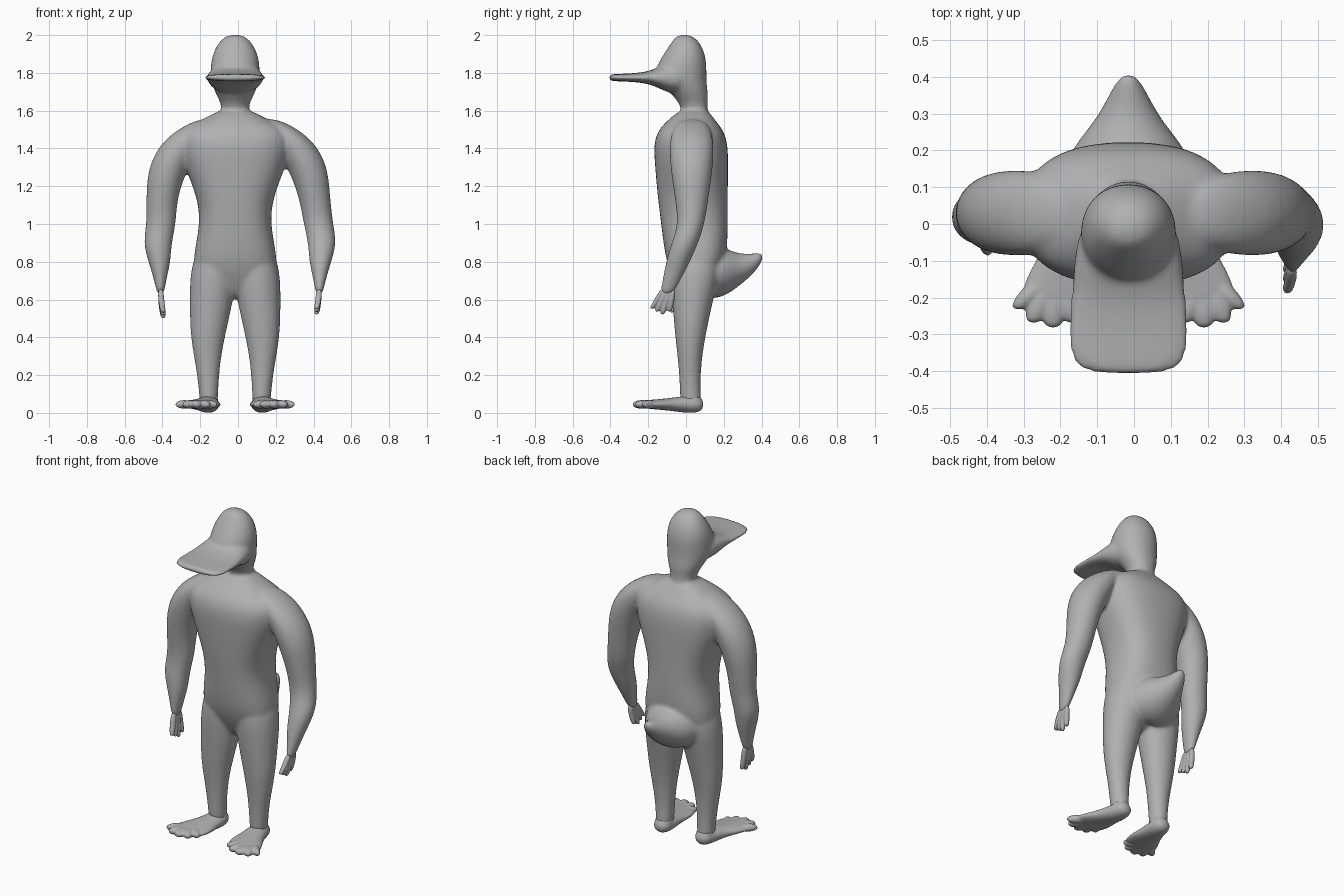
import bpy, bmesh, math

default_cube = bpy.data.objects.get("Cube")
if default_cube:
    bpy.data.objects.remove(default_cube, do_unlink=True)

MIDDLE = -.015  # the body sits slightly off centre
SHADE = (.44, .44, .44, 1)

grey = bpy.data.materials.new("plain grey")
grey.use_nodes = True
grey.diffuse_color = SHADE
grey.node_tree.nodes["Principled BSDF"].inputs["Base Color"].default_value = SHADE


def rounded(value, power):
    """Push a sine or cosine towards a squarer outline."""
    return math.copysign(abs(value) ** (2 / power), value)


def loft(bm, rings, upright=True, sides=20, power=2):
    """Skin rings of (position along axis, two centre coordinates, two radii)."""
    loops = []
    for along, centre_a, centre_b, radius_a, radius_b in rings:
        loop = []
        for index in range(sides):
            angle = math.tau * index / sides
            a = centre_a + radius_a * rounded(math.cos(angle), power)
            b = centre_b + radius_b * rounded(math.sin(angle), power)
            loop.append(bm.verts.new((a, b, along) if upright else (a, along, b)))
        loops.append(loop)
    faces = [bm.faces.new(loops[0]), bm.faces.new(loops[-1])]
    for low, high in zip(loops, loops[1:]):
        for index in range(sides):
            after = (index + 1) % sides
            faces.append(bm.faces.new((low[index], high[index], high[after], low[after])))
    bmesh.ops.recalc_face_normals(bm, faces=faces)


def finish(bm, name, voxel, smoothing):
    """Fuse the lofted volumes into one smooth skin."""
    mesh = bpy.data.meshes.new(name)
    bm.to_mesh(mesh)
    bm.free()
    mesh.materials.append(grey)
    mesh.shade_smooth()
    obj = bpy.data.objects.new(name, mesh)
    bpy.context.collection.objects.link(obj)
    rounding = obj.modifiers.new("rounding", "SUBSURF")
    rounding.levels = rounding.render_levels = 2
    fuse = obj.modifiers.new("fuse", "REMESH")
    fuse.mode = "VOXEL"
    fuse.voxel_size = voxel
    fuse.use_smooth_shade = True
    soften = obj.modifiers.new("soften", "SMOOTH")
    soften.iterations = smoothing


def arm_x(side, x, z):
    """The left forearm hangs a little further out."""
    return side * x + (.02 if side > 0 and z < 1.1 else 0)


def arm_y(side, z):
    """Both forearms lean forward, the left one more."""
    lean = .36 if side > 0 else .12
    return .03 - lean * max(0, 1 - z)


body = bmesh.new()

# Torso: height, depth centre, half width, half depth
torso = [(.6, .04, .1, .05), (.68, .045, .2, .1), (.8, .055, .235, .165), (1, .045, .183, .178),
         (1.15, .035, .205, .188), (1.3, .03, .27, .195), (1.42, .025, .3, .2), (1.5, .025, .29, .175),
         (1.56, .03, .16, .115), (1.61, .045, .075, .07)]
loft(body, [(z, MIDDLE, y, wide, deep) for z, y, wide, deep in torso], power=2.5)

# Neck and head
head = [(1.55, .05, .09, .08), (1.62, .045, .066, .066), (1.68, .025, .1, .095), (1.74, -.01, .125, .12),
        (1.8, -.03, .132, .14), (1.87, -.015, .13, .125), (1.95, 0, .1, .085), (2.005, -.01, .045, .04)]
loft(body, [(z, MIDDLE, y, wide, deep) for z, y, wide, deep in head], power=2.1)

# Flat bill: depth, height centre, half width, half height
bill = [(.02, 1.77, .12, .07), (-.06, 1.77, .145, .085), (-.12, 1.775, .15, .07), (-.19, 1.775, .157, .032),
        (-.3, 1.775, .17, .021), (-.38, 1.775, .16, .02), (-.41, 1.775, .1, .015)]
loft(body, [(y, MIDDLE, z, wide, tall) for y, z, wide, tall in bill], upright=False, power=2.3)

# Pointed upturned tail
tail = [(.08, .73, .2, .14), (.2, .745, .165, .135), (.28, .755, .09, .085),
        (.36, .79, .05, .055), (.41, .83, .02, .02)]
loft(body, [(y, MIDDLE, z, wide, tall) for y, z, wide, tall in tail], upright=False)

# Legs and arms
legs = [(.88, .1, .05, .1, .12), (.75, .115, .05, .125, .135), (.6, .125, .035, .118, .11), (.4, .147, .022, .092, .08),
        (.25, .145, .02, .064, .06), (.1, .14, .022, .05, .054), (.03, .14, .03, .05, .06)]
arms = [(1.56, .16, .05, .07), (1.47, .27, .11, .12), (1.32, .365, .112, .118), (1.15, .405, .083, .092),
        (1, .405, .079, .07), (.9, .428, .077, .072), (.8, .415, .06, .065), (.7, .412, .032, .048), (.62, .41, .018, .036)]
for side in (-1, 1):
    loft(body, [(z, MIDDLE + side * x, y, wide, deep) for z, x, y, wide, deep in legs])
    loft(body, [(z, arm_x(side, x, z), arm_y(side, z), wide, deep) for z, x, wide, deep in arms])
finish(body, "body", .01, 10)

foot = [(.095, .04, .035), (.03, .06, .05), (-.06, .07, .037), (-.15, .11, .027), (-.25, .1, .02)]
ankle = [(.005, .04), (.04, .055), (.1, .05)]

for side, label in ((-1, "right"), (1, "left")):
    # Four slim fingers spreading from the wrist
    hand = bmesh.new()
    for finger in range(-2, 2):
        length = (.16 if side < 0 else .14) - .015 * abs(finger)
        rings = []
        for part, radius in ((0, .016), (.5, .017), (.9, .016), (1, .01)):
            z = .66 - length * part
            x = arm_x(side, .41 - .015 * part * part, z)
            y = arm_y(side, z) + (finger + .5) * (.017 + .016 * part)
            rings.append((z, x, y, radius, radius))
        loft(hand, rings, sides=10)
    finish(hand, label + "_hand", .005, 2)

    # Broad splayed foot and heel
    sole = bmesh.new()
    rings = [(y, MIDDLE + side * (.14 + max(0, -y) / 4), .045, wide, tall) for y, wide, tall in foot]
    loft(sole, rings, upright=False)
    loft(sole, [(z, MIDDLE + side * .14, .035, radius, radius) for z, radius in ankle])
    # Toes fanned closely along the front edge
    for toe in range(-2, 3):
        angle = math.radians(28 * toe)
        rings = []
        for part, radius in ((0, .03), (.6, .038), (1, .022)):
            reach = .04 + .075 * part
            x = .205 + reach * math.sin(angle)
            y = -.17 - reach * math.cos(angle) + .04 * (1 - part)
            rings.append((y, MIDDLE + side * x, .045, radius, radius * .7))
        loft(sole, rings, upright=False, sides=12)
    finish(sole, label + "_foot", .006, 4)
